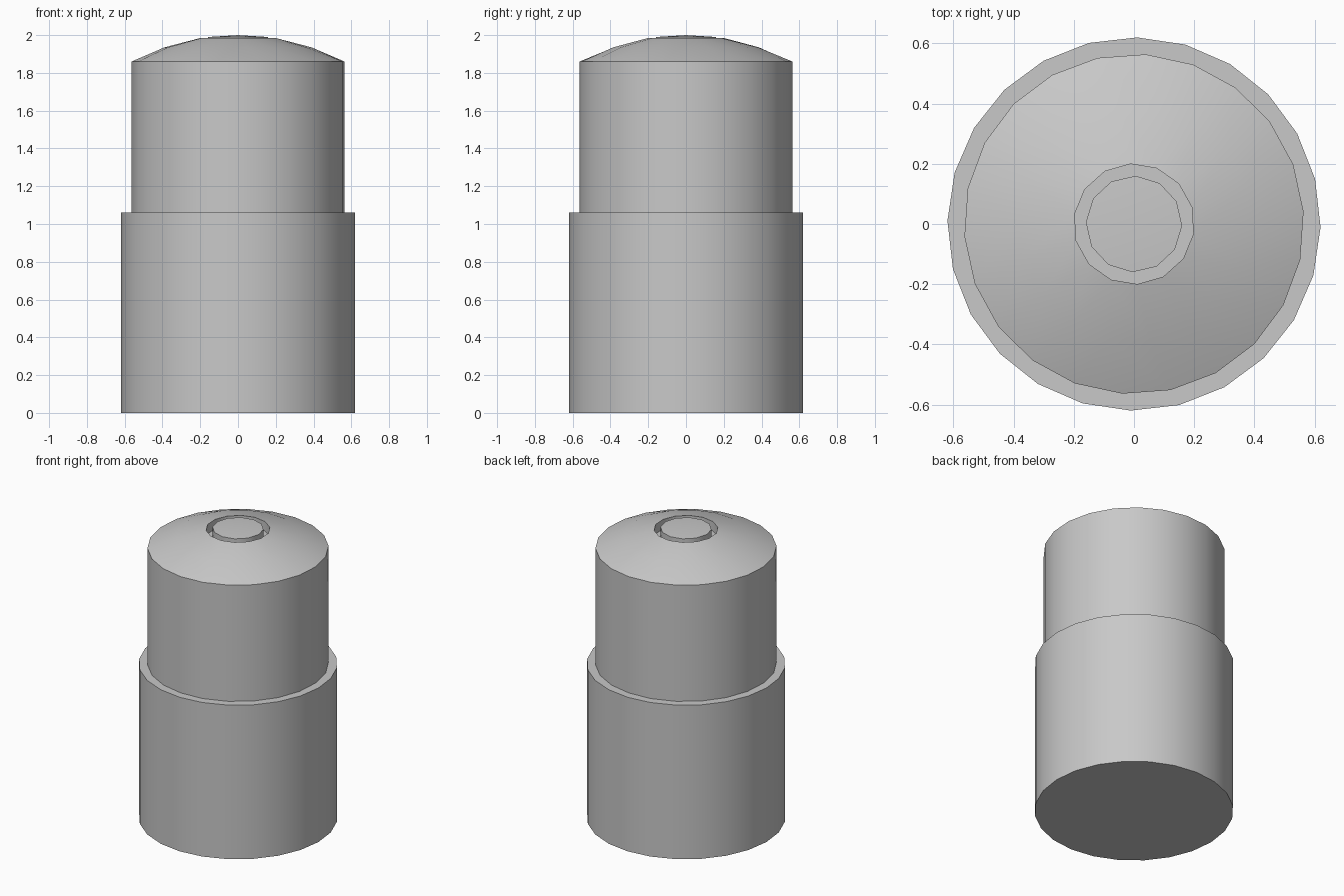
import bpy, bmesh, math

if "Cube" in bpy.data.objects:
    bpy.data.objects.remove(bpy.data.objects["Cube"], do_unlink=True)

grey = bpy.data.materials.new("plain grey")
grey.use_nodes = True
colour = (0.58, 0.58, 0.58, 1)
grey.diffuse_color = colour
for node in grey.node_tree.nodes:
    if node.type == 'BSDF_PRINCIPLED':
        node.inputs["Base Color"].default_value = colour


def ring(bm, radius, z, sides, turn):
    """One loop of vertices, turned by some degrees."""
    angles = [math.radians(turn) + math.tau * k / sides for k in range(sides)]
    return [bm.verts.new((radius * math.cos(a), radius * math.sin(a), z)) for a in angles]


def stitch(bm, a, b):
    """Skin between two loops, which may have different vertex counts."""
    na, nb = len(a), len(b)
    i = j = 0
    while i < na or j < nb:
        p, q = a[i % na], b[j % nb]
        step_a, step_b = (i + 1) * nb, (j + 1) * na
        i += step_a <= step_b
        j += step_b <= step_a
        corners = [p]
        if a[i % na] is not p:
            corners.append(a[i % na])
        if b[j % nb] is not q:
            corners.append(b[j % nb])
        bm.faces.new(corners + [q])


def turned_part(name, rings, bottom=False, tip=None):
    """Skin successive loops, optionally with a flat bottom and a pointed tip."""
    bm = bmesh.new()
    loops = [ring(bm, *r) for r in rings]
    for a, b in zip(loops, loops[1:]):
        stitch(bm, a, b)
    if bottom:
        bm.faces.new(loops[0][::-1])
    if tip is not None:
        top, last = bm.verts.new((0, 0, tip)), loops[-1]
        for p, q in zip(last, last[1:] + last[:1]):
            bm.faces.new((p, q, top))
    mesh = bpy.data.meshes.new(name)
    bm.to_mesh(mesh)
    bm.free()
    mesh.materials.append(grey)
    obj = bpy.data.objects.new(name, mesh)
    bpy.context.collection.objects.link(obj)
    bpy.ops.object.select_all(action='DESELECT')
    obj.select_set(True)
    bpy.context.view_layer.objects.active = obj
    bpy.ops.object.shade_smooth_by_angle(angle=math.radians(35))


# Shared loops: (radius, height, sides, turn)
groove_floor = 1.92
sleeve_foot = (0.565, 1.06, 22, 4.2)
plug_foot = (0.16, groove_floor, 12, -2)

# Wide base with a flat ledge on top
turned_part("base", [(0.62, 0, 24, -1), (0.62, 1.06, 24, -1), sleeve_foot], bottom=True)

# Narrower sleeve, shallow dome and the round groove in it
turned_part("domed_sleeve", [
    sleeve_foot,
    (0.565, 1.86, 22, 4.2),
    (0.39, 1.935, 18, -2),
    (0.2, 1.985, 14, -9.5),
    (0.2, groove_floor, 14, -9.5),
    plug_foot,
])

# Small plug inside the groove
turned_part("centre_plug", [plug_foot, (0.16, 1.99, 12, -2)], tip=2.0)
